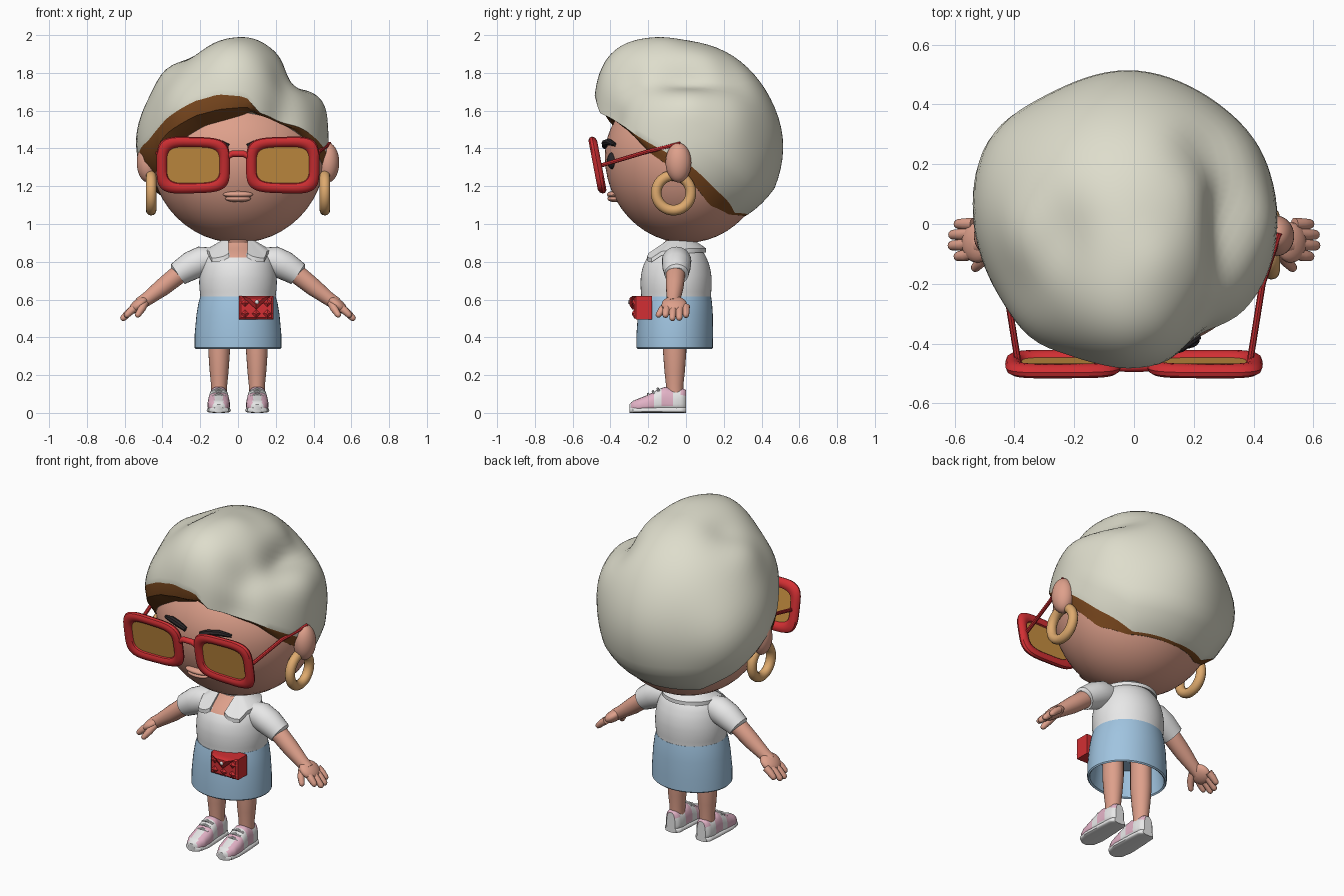
import bpy, bmesh, math
from mathutils import Vector
from math import sin, cos, pi, radians

if "Cube" in bpy.data.objects:
    bpy.data.objects.remove(bpy.data.objects["Cube"])


def material(name, r, g, b):
    m = bpy.data.materials.new(name)
    m.diffuse_color = [((c / 255 + 0.055) / 1.055) ** 2.4 for c in (r, g, b)] + [1]
    m.use_nodes = True
    m.node_tree.nodes["Principled BSDF"].inputs["Base Color"].default_value = m.diffuse_color
    return m


SKIN = material("skin", 222, 160, 139)
CREAM = material("cream hair", 222, 221, 204)
BROWN = material("brown under hair", 124, 73, 31)
RED = material("red", 210, 47, 51)
AMBER = material("amber lens", 202, 145, 66)
GOLD = material("gold", 222, 170, 110)
WHITE = material("white", 234, 234, 234)
BLUE = material("light blue", 160, 196, 224)
PINK = material("pink", 226, 178, 198)
DARK = material("dark brow", 42, 38, 40)


def loft(name, rings, mats, wrap=False, caps=True, rule=None):
    """Skin a list of closed rings; rule(face index, centre) gives the material slot."""
    bm = bmesh.new()
    vs = [[bm.verts.new(p) for p in r] for r in rings]
    n = len(rings[0])
    for i in range(len(vs) if wrap else len(vs) - 1):
        a, b = vs[i], vs[(i + 1) % len(vs)]
        for j in range(n):
            k = (j + 1) % n
            bm.faces.new((a[j], a[k], b[k], b[j]))
    if caps and not wrap:
        bm.faces.new(vs[0])
        bm.faces.new(vs[-1])
    if rule:
        for i, f in enumerate(bm.faces):
            f.material_index = rule(i, f.calc_center_median())
    bmesh.ops.recalc_face_normals(bm, faces=bm.faces)
    me = bpy.data.meshes.new(name)
    bm.to_mesh(me)
    bm.free()
    for m in mats:
        me.materials.append(m)
    ob = bpy.data.objects.new(name, me)
    bpy.context.collection.objects.link(ob)
    return ob


def oval(x, y, z, rx, ry, n=32):
    return [(x + rx * sin(2 * pi * j / n), y - ry * cos(2 * pi * j / n), z) for j in range(n)]


def ellipsoid(name, c, r, mat, n=32, rows=18):
    rings = []
    for i in range(rows + 1):
        a = -pi / 2 + pi * min(max(i, 0.1), rows - 0.1) / rows
        rings.append(oval(c[0], c[1], c[2] + r[2] * sin(a), r[0] * cos(a), r[1] * cos(a), n))
    return loft(name, rings, [mat])


def tube(name, path, radii, mat, s=1, n=14, round_end=False):
    """Round tube along a path, mirrored in x when s = -1."""
    p = [Vector(q) for q in path]
    r = list(radii)
    if round_end:
        d = (p[-1] - p[-2]).normalized()
        e, q = r[-1], p[-1]
        p += [q + d * e * 0.6, q + d * e * 0.95]
        r += [e * 0.8, e * 0.3]
    rings = []
    for i in range(len(p)):
        t = (p[min(i + 1, len(p) - 1)] - p[max(i - 1, 0)]).normalized()
        u = t.cross(Vector((0, 1, 0)) if abs(t.y) < 0.9 else Vector((0, 0, 1))).normalized()
        v = t.cross(u)
        pts = [p[i] + r[i] * (u * cos(2 * pi * j / n) + v * sin(2 * pi * j / n)) for j in range(n)]
        rings.append([(s * q.x, q.y, q.z) for q in pts])
    return loft(name, rings, [mat])


def interp(table, x):
    for (a, *va), (b, *vb) in zip(table, table[1:]):
        if x <= b:
            t = (x - a) / (b - a)
            return [p + (q - p) * t for p, q in zip(va, vb)]
    return table[-1][1:]


# Head: rounder below than above
HZ, HTOP = 1.36, 0.39
rows = [-pi / 2 + pi * min(max(i, 0.1), 23.9) / 24 for i in range(25)]
loft("head", [oval(0, 0, HZ + (0.46 if a < 0 else HTOP) * sin(a), 0.46 * cos(a), 0.43 * cos(a), 72)
              for a in rows], [SKIN])

# Hair: ellipsoid cap swollen by soft bumps (direction, amount, width, front-back squeeze)
BUMPS = [((.02, -.68, .73), .22, .47, 1), ((.7, 0, .72), -.165, .2, .4), ((.5, -.62, .6), -.06, .2, 1),
         ((.92, 0, .4), .04, .2, .7), ((-.97, .15, .15), .04, .4, 1), ((-.83, .54, 0), .07, .35, 1),
         ((.5, -.82, .28), -.08, .22, 1), ((-.72, -.1, .7), .04, .2, .7), ((-.42, -.1, .9), -.05, .2, .7),
         ((-.6, -.72, .4), .07, .3, 1), ((.5, .5, .7), -.05, .22, 1), ((.8, .5, .3), .03, .28, 1),
         ((.2, -.25, .95), .025, .2, 1), ((0, 1, .05), .03, .4, 1)]
# angle from the front, height of the hair edge, height where it meets the head
EDGE = [(-180, 1.05, 1.04), (-135, 1.06, 1.05), (-110, 1.18, 1.12), (-90, 1.34, 1.25), (-75, 1.41, 1.27),
        (-65, 1.44, 1.3), (-45, 1.55, 1.43), (-25, 1.645, 1.52), (-10, 1.68, 1.55), (5, 1.67, 1.58),
        (10, 1.655, 1.595), (14, 1.6, 1.585), (25, 1.58, 1.56), (45, 1.52, 1.49), (65, 1.43, 1.37),
        (90, 1.32, 1.25), (110, 1.18, 1.1), (135, 1.06, 1.05), (180, 1.05, 1.04)]
N, ROWS = 90, 24
hair_rings = [[] for _ in range(ROWS + 3)]
for j in range(N):
    deg = -180 + 360 * j / N
    th = radians(deg)
    z_out, z_in = interp(EDGE, deg)
    h = (z_in - HZ) / (HTOP if z_in > HZ else 0.46)
    w = math.sqrt(1 - h * h) * 1.003
    meet = Vector((0.46 * w * sin(th), -0.43 * w * cos(th), z_in))
    hair_rings[0].append(meet)
    tuck = 0.1 * max(0, -cos(th))
    low = math.asin((z_out - 1.4) / (0.56 * (1 + 0.1 * max(0, cos(th)) ** 3 - tuck)))
    for i in range(ROWS + 1):
        ph = low + (radians(88.5) - low) * i / ROWS
        u = Vector((sin(th) * cos(ph), -cos(th) * cos(ph), sin(ph)))
        f = 1 - tuck * max(0, 1 - i / 4)
        for d, amount, width, squeeze in BUMPS:
            q = u - Vector(d)
            q.y *= squeeze
            f += amount * math.exp(-(q.length / width) ** 2)
        hair_rings[i + 2].append(Vector((-0.02 + 0.5 * f * u.x, 0.01 + 0.49 * f * u.y, 1.4 + 0.56 * f * u.z)))
    # the brown lip stands forward under the fringe
    brim = hair_rings[2][-1]
    k = 0.5 + 0.38 * max(0, cos(th + 0.4))
    hair_rings[1].append((meet.x + k * (brim.x - meet.x), meet.y + k * (brim.y - meet.y), (meet.z + brim.z) / 2 - .03 * (k - .5)))
loft("hair", hair_rings, [CREAM, BROWN], rule=lambda i, c: 1 if i < 2 * N else 0)

# Mouth
ellipsoid("upper_lip", (0, -0.385, 1.156), (0.08, 0.034, 0.018), SKIN)
ellipsoid("lower_lip", (0, -0.38, 1.134), (0.068, 0.036, 0.018), SKIN)


# Glasses: leaning frame with rounded square rims
def rim_point(s, a, grow, dy=0):
    """grow 0 is the opening, 1 the outer edge."""
    e = lambda v: math.copysign(abs(v) ** 0.5, v)
    x = (0.138 + 0.056 * grow) * e(cos(a))
    z = (0.097 + 0.057 * grow) * e(sin(a)) * (0.97 + 0.2 * x)
    z += 1.312
    return (s * (0.237 + x), -0.497 + (1.46 - z) * 0.19 + dy, z)


for s in (1, -1):
    rim = [[rim_point(s, 2 * pi * i / 56, 0.5 + 0.5 * cos(b), 0.024 * sin(b))
            for b in [2 * pi * k / 10 for k in range(10)]] for i in range(56)]
    loft("glasses_rim", rim, [RED], wrap=True)
    loft("lens", [[rim_point(s, 2 * pi * i / 56, 0.2, d) for i in range(56)] for d in (-.004, .004)], [AMBER])
    tube("glasses_arm", [(.39, -.45, 1.31), (.43, -.2, 1.385), (.485, -.03, 1.425)], [.011] * 3, RED, s, 8)
    # Brows and eyes
    tube("brow", [(.05, -.43, 1.41), (.1, -.428, 1.428), (.16, -.41, 1.435), (.22, -.375, 1.42)],
         [.014, .019, .018, .01], DARK, s, 8)
    ellipsoid("eye", (s * 0.17, -0.388, 1.335), (0.05, 0.03, 0.045), DARK, 20, 12)
    # Ears and hoop earrings
    ellipsoid("ear", (s * 0.476, -0.04, 1.325), (0.06, 0.068, 0.105), SKIN)
    hoop = [[(s * 0.46 + 0.028 * sin(b), -0.066 + (0.092 + 0.028 * cos(b)) * cos(a),
              1.165 + (0.092 + 0.028 * cos(b)) * sin(a)) for b in [2 * pi * k / 12 for k in range(12)]]
            for a in [2 * pi * i / 40 for i in range(40)]]
    loft("hoop_earring", hoop, [GOLD], wrap=True)
tube("glasses_bridge", [(-.07, -.475, 1.35), (-.03, -.478, 1.372), (.03, -.478, 1.372), (.07, -.475, 1.35)],
     [.017] * 4, RED)

# Neck and shirt, with an open V at the throat
loft("neck", [oval(0, -0.03, z, r, r) for z, r in ((.84, .085), (.9, .078), (.97, .078))], [SKIN])
SHIRT = [(.6, .197, -.235, .13), (.68, .207, -.242, .137), (.75, .202, -.237, .133), (.81, .187, -.215, .115),
         (.85, .165, -.185, .095), (.88, .125, -.14, .07), (.905, .08, -.1, .04)]
rings = []
for i in range(31):
    z = 0.6 + 0.305 * i / 30
    around = [interp(SHIRT, min(max(z + d, .6), .905)) for d in (-.03, -.015, 0, .015, .03)]
    rx, y0, y1 = [sum(c) / 5 for c in zip(*around)]
    rings.append(oval(0, (y0 + y1) / 2, z, rx, (y1 - y0) / 2, 72))
loft("shirt", rings, [WHITE, SKIN],
     rule=lambda i, c: 1 if c.y < -0.06 and c.z > .822 and abs(c.x) < .035 + (c.z - 0.822) * 0.8 else 0)

# Collar: folded band with two front points; last column swings the outer edge forward
COLLAR = [(36, .175, .16, .835, 20), (42, .19, .18, .815, 16), (50, .205, .19, .808, 8), (60, .18, .16, .845, 2),
          (90, .165, .14, .858, 0), (180, .165, .15, .862, 0)]
band = []
for i in range(61):
    deg = 36 + 288 * i / 60
    side = min(deg, 360 - deg)
    rx, ry, z, swing = interp(COLLAR, side)
    a = radians(deg)
    b = radians(deg - swing if deg < 180 else deg + swing)
    inner = (0.088 * sin(a), -0.035 - 0.082 * cos(a))
    outer = (rx * sin(b), -0.045 - ry * cos(b))
    band.append([(*inner, .912), (*outer, z + .01), (*outer, z - .012), (*inner, .885)])
loft("collar", band, [WHITE])

# Skirt: hollow below
SKIRT = [(.5, .195, -.23, .115), (.345, .216, -.246, .126), (.338, .224, -.255, .135), (.345, .23, -.262, .142),
         (.42, .229, -.262, .143), (.52, .22, -.255, .142), (.58, .21, -.247, .138), (.615, .2, -.239, .133)]
loft("skirt", [oval(0, (a + b) / 2, z, rx, (b - a) / 2, 48) for z, rx, a, b in SKIRT], [BLUE])

# Arms, hands and legs
for s in (1, -1):
    tube("sleeve", [(.12, -.05, .815), (.19, -.05, .805), (.25, -.05, .778), (.295, -.05, .75), (.318, -.05, .735),
                    (.32, -.05, .733)], [.06, .078, .076, .068, .064, .05], WHITE, s, 24)
    tube("arm", [(.18, -.05, .81), (.3, -.055, .745), (.4, -.06, .665), (.475, -.065, .608), (.52, -.068, .577)],
         [.045, .052, .047, .037, .034], SKIN, s, 20)
    palm = ellipsoid("palm", (0, 0, 0), (0.062, 0.068, 0.032), SKIN, 20, 12)
    palm.location, palm.rotation_euler = (s * 0.525, -0.062, 0.572), (0, s * radians(38), 0)
    for y, reach in ((-.105, .05), (-.07, .07), (-.035, .068), (0, .05)):
        x0, z0 = 0.537, 0.562
        tube("finger", [(x0, y * 0.9, z0), (x0 + reach * 0.55, y, z0 - reach * 0.4),
                        (x0 + reach, y * 1.03, z0 - reach * 0.85)], [.021, .02, .017], SKIN, s, 10, True)
    tube("thumb", [(.495, -.09, .58), (.51, -.125, .55), (.53, -.145, .52)], [.022, .02, .016], SKIN, s, 10, True)
    loft("leg", [oval(s * 0.1, -0.06, z, r, r * 1.08, 24) for z, r in
                 ((.09, .042), (.15, .043), (.22, .05), (.32, .057), (.5, .057))], [SKIN])

# Shoes: white sole, pink and white panels, laces
    def slices(table, base):
        out = []
        for i in range(31):
            y = -0.3 + 0.3 * i / 30
            w, top = interp(table, y)
            pts = []
            for k in range(24):
                a = 2 * pi * k / 24
                sx = math.copysign(abs(cos(a)) ** 0.7, cos(a))
                sz = math.copysign(abs(sin(a)) ** 0.8, sin(a))
                pts.append((s * 0.102 + w * sx, y, base + (top - base) * (0.3 + (0.7 if sz > 0 else 0.3) * sz)))
            out.append(pts)
        return out

    UPPER = [(-.3, .02, .045), (-.285, .042, .062), (-.25, .057, .076), (-.2, .06, .096), (-.14, .056, .128),
             (-.11, .054, .138), (-.05, .052, .125), (-.015, .045, .13), (0, .028, .12)]
    SOLE = [(-.3, .025, .034), (-.28, .052, .036), (-.22, .064, .036), (-.1, .059, .036), (-.02, .053, .036),
            (0, .036, .034)]
    loft("shoe_upper", slices(UPPER, 0.012), [WHITE, PINK],
         rule=lambda i, c: 1 if (-.29 < c.y < -.165 and (abs(c.x - s * .102) > .025 or c.y > -.2))
         or (-.13 < c.y < -.065 and c.z > .035) or (-.03 < c.y and c.z > .085) else 0)
    loft("shoe_sole", slices(SOLE, 0), [WHITE])
    for y, z in ((-.2, .097), (-.175, .111), (-.15, .125)):
        tube("lace", [(s * .102 - .036, y + .006, z - .012), (s * .102, y, z + .003),
                      (s * .102 + .036, y + .006, z - .012)], [.007] * 3, WHITE, 1, 8)


# Bag: small red clutch with quilted facets, flap and stud
def box(name, x0, x1, z0, z1, y_front, y_back, bevel, mat):
    def ring(y, k):
        return [(x0 + k, y, z0 + k), (x1 - k, y, z0 + k), (x1 - k, y, z1 - k), (x0 + k, y, z1 - k)]
    return loft(name, [ring(y_front, bevel), ring(y_front + bevel, 0), ring(y_back, 0)], [mat])


box("bag_body", .005, .187, .495, .618, -.275, -.18, .01, RED)
for x in (.037, .096, .155):
    for z in (.525, .583):
        loft("bag_quilt", [[(x + r * sin(a), y, z + r * cos(a)) for a in (0, pi / 2, pi, 1.5 * pi)]
                           for r, y in ((.03, -.27), (.006, -.285))], [RED])
loft("bag_flap", [[(.02, y, .618), (.172, y, .618), (.096, y, .548)] for y in (-.262, -.285)]
     + [[(.06, -.3, .607), (.132, -.3, .607), (.096, -.3, .572)]], [RED])
ellipsoid("bag_stud", (.1, -.3, .587), (.011, .008, .011), WHITE, 12, 8)

# Smooth shading with crisp edges
bpy.ops.object.select_all(action='SELECT')
bpy.context.view_layer.objects.active = bpy.data.objects["head"]
bpy.ops.object.shade_smooth_by_angle(angle=radians(38))
